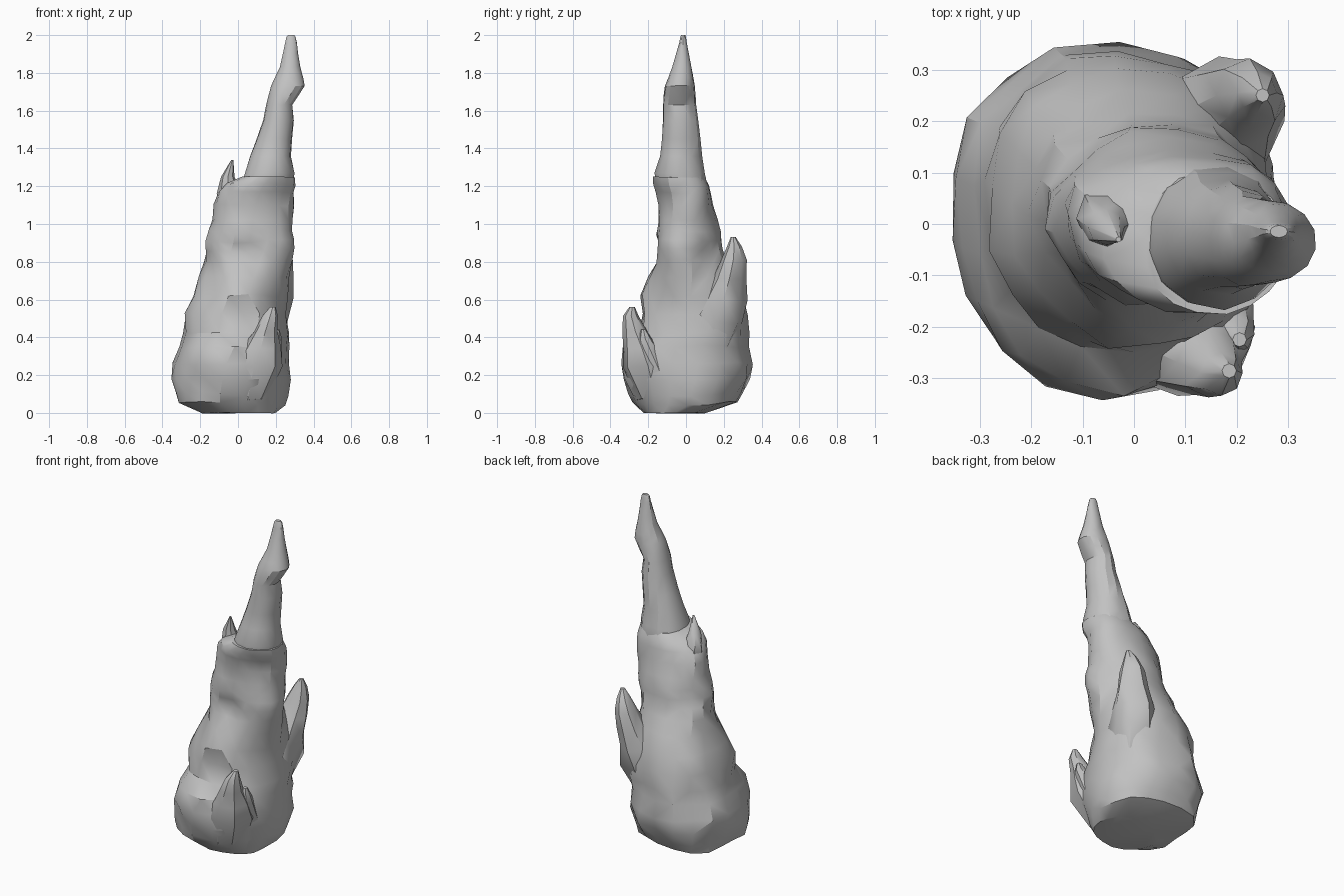
import bpy, bmesh, math
from mathutils import Vector, noise

cube = bpy.data.objects.get("Cube")
if cube:
    bpy.data.objects.remove(cube)

stone = bpy.data.materials.new("grey_stone")
stone.use_nodes = True
GREY = (0.54, 0.54, 0.54, 1)
stone.diffuse_color = GREY
stone.node_tree.nodes["Principled BSDF"].inputs["Base Color"].default_value = GREY


def loft(name, rings, rough=0.0, dents=(), angle=30):
    """Skin a stack of point rings, roughen it, then push local dents and bulges."""
    bm = bmesh.new()
    loops = [[bm.verts.new(p) for p in ring] for ring in rings]
    for a, b in zip(loops, loops[1:]):
        n = len(a)
        for i in range(n):
            j = (i + 1) % n
            bm.faces.new((a[i], a[j], b[j], b[i]))
    bm.faces.new(loops[0][::-1])
    bm.faces.new(loops[-1])
    for ring in loops:
        mid = sum((v.co for v in ring), Vector()) / len(ring)
        for v in ring:
            out = v.co - mid
            out.z = 0
            v.co += out * rough * noise.noise(v.co * 7 + Vector((3, 1, 7)))
            v.co.z += rough * 0.16 * noise.noise(v.co * 5) * min(1, out.length * 4)
    for centre, push, radius in dents:
        for v in bm.verts:
            d = (v.co - Vector(centre)).length / radius
            v.co += Vector(push) * math.exp(-d * d * 2)
    bmesh.ops.triangulate(bm, faces=[f for f in bm.faces if len(f.verts) == 4])
    bmesh.ops.recalc_face_normals(bm, faces=bm.faces)
    mesh = bpy.data.meshes.new(name)
    bm.to_mesh(mesh)
    bm.free()
    mesh.materials.append(stone)
    obj = bpy.data.objects.new(name, mesh)
    bpy.context.collection.objects.link(obj)
    bpy.ops.object.select_all(action="DESELECT")
    obj.select_set(True)
    bpy.context.view_layer.objects.active = obj
    bpy.ops.object.shade_smooth_by_angle(angle=math.radians(angle))
    return obj


def box_ring(z, x0, x1, y0, y1, sides=18, power=0.9):
    """Rounded ring fitted to the extents of one level."""
    ring = []
    for i in range(sides):
        t = 2 * math.pi * (i + z * 1.5) / sides
        c, s = math.cos(t), math.sin(t)
        ring.append(((x0 + x1) / 2 + (x1 - x0) / 2 * math.copysign(abs(c) ** power, c),
                     (y0 + y1) / 2 + (y1 - y0) / 2 * math.copysign(abs(s) ** power, s), z))
    return ring


def horn(name, path, sides=8):
    """Tapering side spike, rooted inside the body, along a path of (x, y, z, radius)."""
    rings = [[(x + r * math.cos(2 * math.pi * i / sides),
               y + r * math.sin(2 * math.pi * i / sides), z) for i in range(sides)]
             for x, y, z, r in path]
    return loft(name, rings, rough=0.25, angle=40)


# Broad lower body: height, then left-right and front-back extents
body = [(0.0, -.18, .2, -.22, .1), (.05, -.33, .245, -.28, .275), (.1, -.355, .26, -.3, .305),
        (.18, -.365, .265, -.325, .335), (.26, -.36, .27, -.34, .35), (.35, -.315, .268, -.32, .34),
        (.42, -.29, .262, -.265, .338), (.52, -.28, .265, -.25, .335), (.62, -.24, .26, -.235, .3),
        (.72, -.2, .265, -.205, .255), (.8, -.178, .285, -.18, .22), (.86, -.168, .3, -.16, .2),
        (.91, -.16, .312, -.15, .185), (.96, -.15, .3, -.148, .178),
        (1.02, -.135, .285, -.145, .165), (1.1, -.128, .29, -.142, .145),
        (1.17, -.108, .298, -.155, .13), (1.21, -.07, .303, -.168, .12), (1.25, .02, .295, -.172, .1)]
loft("lower_body", [box_ring(*b) for b in body], rough=0.12, dents=[
    ((.03, -.2, .86), (.01, .05, -.01), .1),     # hollow under the front ledge
    ((.0, -.17, .95), (0, -.025, -.015), .09),   # lip of the front ledge
    ((.27, .14, .82), (-.05, -.03, 0), .12),     # hollow beside the back spike
    ((-.02, -.28, .5), (0, .03, 0), .12),        # step above the front foot
    ((.25, -.2, .6), (-.04, .03, 0), .16),       # flattened right front
    ((-.17, -.15, .7), (.025, .025, 0), .15),    # slimmer waist
    ((-.27, -.26, .2), (.02, .025, 0), .18),     # worn front corner
    ((.25, -.2, .2), (-.02, .015, 0), .18),
])

# Leaning upper spire
spire = [(1.12, .0, .27, -.13, .1), (1.2, .01, .285, -.15, .115), (1.27, .035, .295, -.165, .105),
         (1.36, .062, .282, -.135, .088), (1.45, .095, .285, -.128, .075), (1.55, .132, .295, -.122, .062),
         (1.63, .148, .288, -.118, .053), (1.68, .16, .325, -.115, .05), (1.73, .175, .36, -.112, .045),
         (1.77, .195, .352, -.098, .04), (1.83, .222, .333, -.075, .03),
         (1.9, .238, .318, -.052, .015), (1.96, .25, .311, -.035, .004),
         (1.99, .256, .305, -.03, 0), (2.0, .265, .298, -.026, -.003)]
loft("upper_spire", [box_ring(*s, sides=13, power=.96) for s in spire], rough=0.1)

# Side spikes
horn("back_spike", [(.1, .1, .28, .13), (.135, .155, .48, .145), (.165, .2, .6, .12),
                    (.2, .23, .71, .088), (.225, .25, .81, .062), (.24, .255, .88, .036),
                    (.25, .25, .93, .013)])
horn("front_spike", [(.05, -.16, .08, .12), (.085, -.2, .24, .138), (.12, -.235, .34, .105),
                     (.145, -.268, .43, .068), (.17, -.29, .51, .04), (.185, -.285, .56, .014)])
horn("front_knob", [(.13, -.13, .2, .09), (.175, -.185, .32, .06), (.195, -.215, .39, .038),
                    (.205, -.225, .44, .014)])
horn("shoulder_spike", [(-.03, 0, 1.04, .08), (-.05, .01, 1.16, .065), (-.053, -.005, 1.25, .038),
                        (-.03, -.03, 1.34, .005)])
